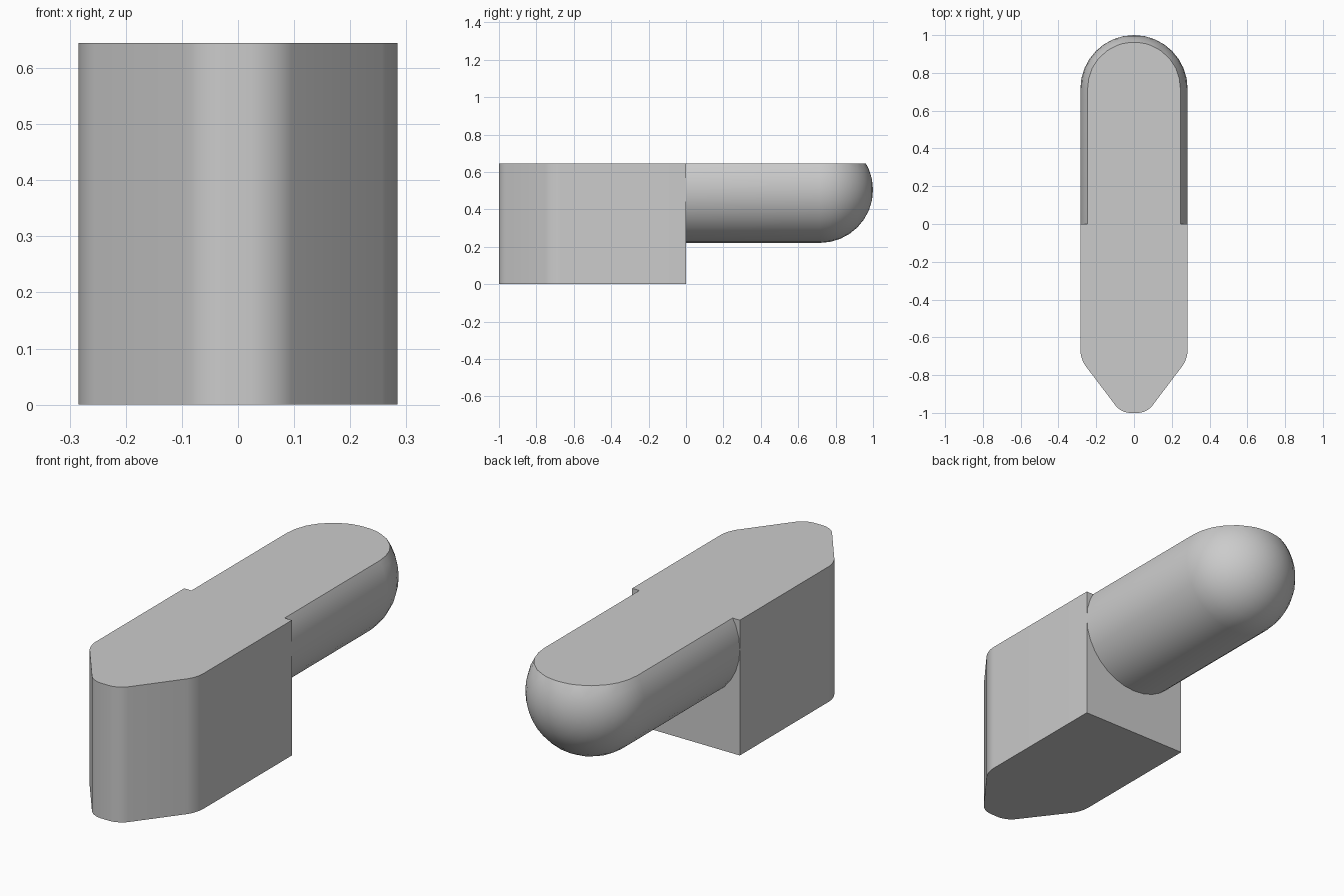
import bpy, bmesh, math
from mathutils import Matrix, Vector

cube = bpy.data.objects.get("Cube")
if cube:
    bpy.data.objects.remove(cube, do_unlink=True)

R = 0.284       # half width of the body
TOP = 0.645     # height of the flat top
AXIS_Z = 0.505  # height of the bar's axis
SEG = 32

grey = bpy.data.materials.new("plain_grey")
grey.use_nodes = True
colour = (0.6, 0.6, 0.6, 1)
grey.diffuse_color = colour
grey.node_tree.nodes["Principled BSDF"].inputs["Base Color"].default_value = colour


def finish(bm, name):
    bmesh.ops.recalc_face_normals(bm, faces=bm.faces)
    mesh = bpy.data.meshes.new(name)
    bm.to_mesh(mesh)
    bm.free()
    mesh.materials.append(grey)
    ob = bpy.data.objects.new(name, mesh)
    bpy.context.collection.objects.link(ob)
    bpy.ops.object.select_all(action='DESELECT')
    ob.select_set(True)
    bpy.context.view_layer.objects.active = ob
    bpy.ops.object.shade_smooth_by_angle(angle=math.radians(30))
    return ob


# Front block: tapered outline, extruded, with rounded upright edges at the nose
half = [(R, 0), (R, -0.715), (0.068, -1)]
outline = half + [(-x, y) for x, y in reversed(half)]
bm = bmesh.new()
base = bm.faces.new([bm.verts.new((x, y, 0)) for x, y in outline])
ext = bmesh.ops.extrude_face_region(bm, geom=[base])
bmesh.ops.translate(bm, vec=(0, 0, TOP),
                    verts=[v for v in ext["geom"] if isinstance(v, bmesh.types.BMVert)])
nose_edges = [e for e in bm.edges
              if abs(e.verts[0].co.z - e.verts[1].co.z) > 0.1 and e.verts[0].co.y < -0.1]
bmesh.ops.bevel(bm, geom=nose_edges, offset=0.045, segments=5, profile=0.5, affect='EDGES')
finish(bm, "front_block")

# Rear bar: round-ended profile spun about the y axis, then cut flat on top
bm = bmesh.new()
cap_y = 1 - R
points = [(R, 0)]
for i in range(9):
    a = i / 8 * math.pi / 2
    points.append((R * math.cos(a), cap_y + R * math.sin(a)))
verts = [bm.verts.new((x, y, AXIS_Z)) for x, y in points]
edges = [bm.edges.new(pair) for pair in zip(verts, verts[1:])]
bmesh.ops.spin(bm, geom=verts + edges, cent=(0, 0, AXIS_Z), axis=(0, 1, 0),
               angle=math.tau, steps=SEG, use_merge=True)
bmesh.ops.remove_doubles(bm, verts=bm.verts, dist=0.0005)
bmesh.ops.bisect_plane(bm, geom=bm.verts[:] + bm.edges[:] + bm.faces[:],
                       plane_co=(0, 0, TOP), plane_no=(0, 0, 1), clear_outer=True)
rim = [v for v in bm.verts if abs(v.co.z - TOP) < 1e-4]
rim.sort(key=lambda v: math.atan2(v.co.x, v.co.y - 0.3))
bm.faces.new(rim)
finish(bm, "rear_bar")
